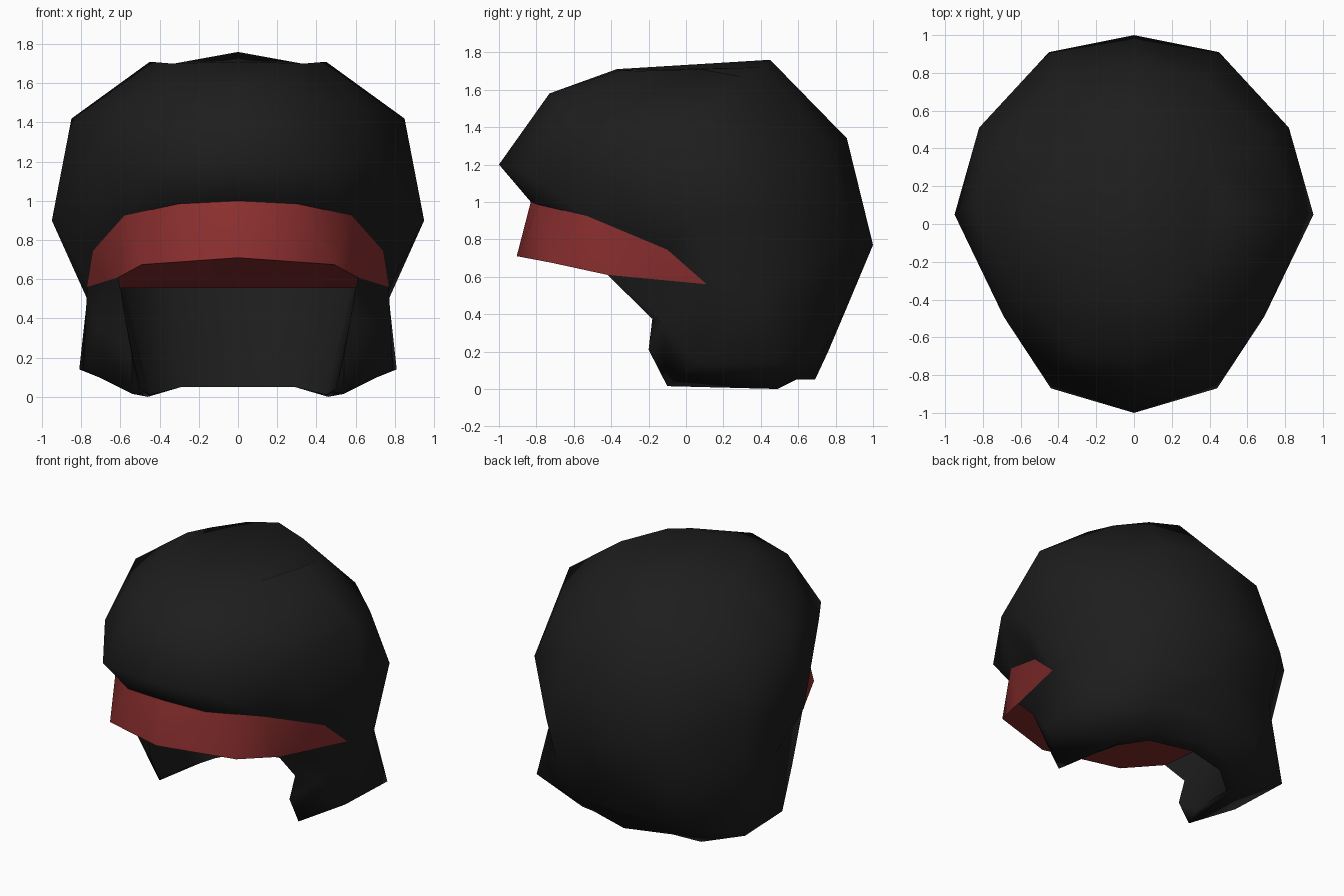
import bpy
import bmesh
import math

cube = bpy.data.objects.get("Cube")
if cube:
    bpy.data.objects.remove(cube, do_unlink=True)


def make_material(name, colour):
    mat = bpy.data.materials.new(name)
    mat.use_nodes = True
    mat.diffuse_color = (*colour, 1)
    shader = mat.node_tree.nodes["Principled BSDF"]
    shader.inputs["Base Color"].default_value = (*colour, 1)
    shader.inputs["Roughness"].default_value = 0.8
    return mat


def strip(upper, lower):
    """Quads joining two rows of points of equal length."""
    return [[upper[i], upper[i + 1], lower[i + 1], lower[i]]
            for i in range(len(upper) - 1)]


def loft(*rows):
    faces = []
    for upper, lower in zip(rows, rows[1:]):
        faces += strip(upper, lower)
    return faces


def build_symmetric(name, faces, mat, angle):
    """Build the left half and its mirror image as one smooth-shaded mesh."""
    bm = bmesh.new()
    verts = {}

    def vert(point):
        key = tuple(round(c, 4) + 0.0 for c in point)
        if key not in verts:
            verts[key] = bm.verts.new(key)
        return verts[key]

    for side in (1, -1):
        for face in faces:
            corners = [vert((side * x, y, z)) for x, y, z in face]
            corners = list(dict.fromkeys(corners))
            if len(corners) > 2 and not bm.faces.get(corners):
                bm.faces.new(corners[::side])
    bmesh.ops.triangulate(bm, faces=bm.faces[:], quad_method="SHORT_EDGE")
    bmesh.ops.recalc_face_normals(bm, faces=bm.faces[:])
    mesh = bpy.data.meshes.new(name)
    bm.to_mesh(mesh)
    bm.free()
    mesh.materials.append(mat)
    obj = bpy.data.objects.new(name, mesh)
    bpy.context.scene.collection.objects.link(obj)
    bpy.ops.object.select_all(action="DESELECT")
    obj.select_set(True)
    bpy.context.view_layer.objects.active = obj
    bpy.ops.object.shade_smooth_by_angle(angle=math.radians(angle))
    return obj


black = make_material("soft black", (0.0125, 0.0125, 0.0125))
red = make_material("brick red", (0.27, 0.029, 0.029))

# Half rings of the dome, each running from front centre to back centre
crown = [(0, -.37, 1.71), (.2, -.35, 1.705), (.33, -.26, 1.7), (.45, .08, 1.71),
         (.42, .3, 1.67), (.22, .41, 1.72), (0, .45, 1.76)]
upper = [(0, -.73, 1.58), (.32, -.67, 1.54), (.6, -.38, 1.48), (.85, .08, 1.42),
         (.69, .48, 1.31), (.38, .76, 1.32), (0, .86, 1.34)]
widest = [(0, -1, 1.2), (.44, -.87, 1.16), (.69, -.49, 1.25), (.95, .05, .9),
          (.82, .51, .97), (.45, .91, .79), (0, 1, .77)]
brow = [(0, -.83, 1.0), (.3, -.79, .985), (.58, -.53, .925), (.74, -.1, .745)]
nape = [(.77, .4, .5), (.45, .8, .46), (0, .87, .46)]

# Points shared by the visor band and the cheeks
temple = (.77, .11, .56)
cheek_top = (.61, -.42, .61)
cheek_front = (.73, -.13, .36)
cheek_notch = (.57, -.18, .375)
cheek_inner = (.54, -.2, .21)
cheek_tip = (.54, -.1, .015)
visor_back = (0, .11, .555)

# Skirt and cheek rows, from the visor end round to back centre
skirt_top = [cheek_top, temple, *nape]
skirt_flare = [cheek_front, (.79, .06, .14), (.81, .5, .14), (.4, .73, .19), (0, .76, .2)]
skirt_bottom = [cheek_tip, cheek_tip, (.46, .49, 0), (.31, .59, .05), (0, .69, .05)]
rim_inner = [cheek_inner, (.5, .02, .04), (.45, .38, .01), (.29, .5, .05), (0, .57, .05)]
lining_top = [cheek_notch, (.6, .11, .555), (.58, .4, .57), (.33, .62, .57), (0, .66, .57)]

shell = loft(crown, upper, widest)
shell += strip(widest[:4], brow) + strip(widest[4:], nape)
shell += loft(skirt_top, skirt_flare, skirt_bottom, rim_inner, lining_top)
# Fan from the widest side point down to the temple
fan = [widest[4], nape[0], temple, brow[3]]
shell += [[widest[3], a, b] for a, b in zip(fan, fan[1:])]
# Front edge of the cheek, fanned round its outer corner
edge = [cheek_top, cheek_notch, cheek_inner, cheek_tip]
shell += [[cheek_front, a, b] for a, b in zip(edge, edge[1:])]
shell.append([cheek_top, cheek_notch, lining_top[1]])
# Crown cap, closed in cross strips
for i in range(3):
    shell.append([crown[i], crown[i + 1], crown[5 - i], crown[6 - i]])
# Inner ceiling behind the visor
shell.append(lining_top[1:] + [visor_back])
build_symmetric("helmet_shell", shell, black, 80)

# Visor band and its underside
mid = tuple((a + b) / 2 for a, b in zip(cheek_top, temple))
visor_low = [(0, -.905, .71), (.49, -.72, .675), cheek_top, mid, temple]
underside = [visor_back, (.42, .11, .555), (.6, .11, .555), (.68, .11, .555), temple]
build_symmetric("visor_band", loft(brow + [temple], visor_low), red, 60)
build_symmetric("visor_underside", strip(visor_low, underside), red, 40)
